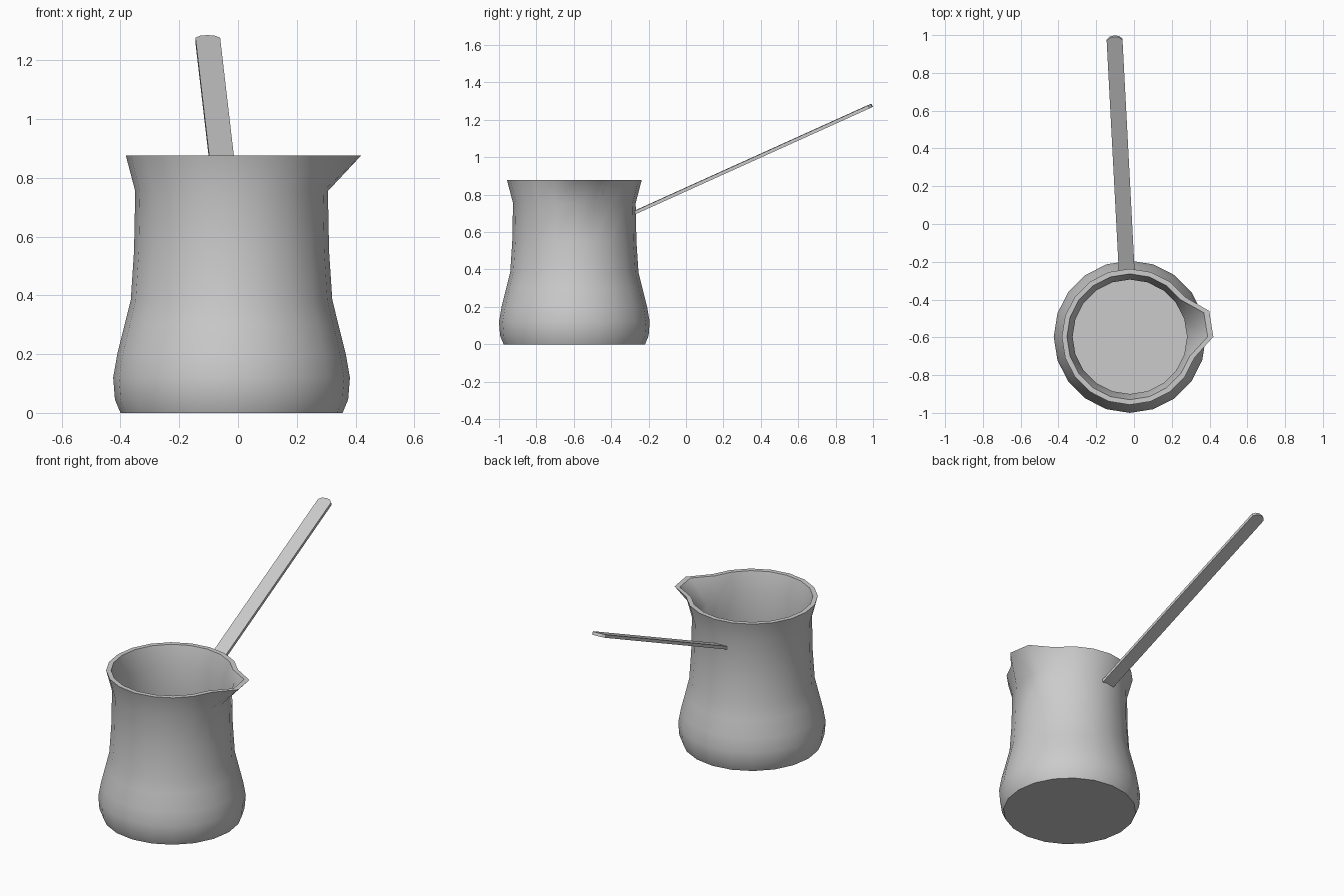
import bpy, bmesh
from math import sin, cos, pi
from mathutils import Vector

if "Cube" in bpy.data.objects:
    bpy.data.objects.remove(bpy.data.objects["Cube"])

SIDES = 20
CENTRE = Vector((-0.022, -0.597, 0))


def make_object(name, bm, angle):
    bmesh.ops.recalc_face_normals(bm, faces=bm.faces)
    mesh = bpy.data.meshes.new(name)
    bm.to_mesh(mesh)
    bm.free()
    obj = bpy.data.objects.new(name, mesh)
    bpy.context.collection.objects.link(obj)
    bpy.ops.object.select_all(action='DESELECT')
    bpy.context.view_layer.objects.active = obj
    obj.select_set(True)
    bpy.ops.object.shade_smooth_by_angle(angle=angle)
    return obj


# Pot: one closed profile (radius, height, spout radius), outside up and inside down
profile = [
    (0.378, 0.0, None), (0.397, 0.045, None), (0.403, 0.12, None),
    (0.389, 0.20, None), (0.364, 0.30, None), (0.343, 0.385, None),
    (0.332, 0.55, None), (0.328, 0.755, None), (0.360, 0.877, 0.442),
    (0.333, 0.877, 0.412), (0.303, 0.755, None), (0.307, 0.55, None),
    (0.318, 0.385, None), (0.339, 0.30, None), (0.364, 0.20, None),
    (0.377, 0.12, None), (0.371, 0.055, None), (0.353, 0.025, None),
]
bm = bmesh.new()
rings = []
for r, z, spout in profile:
    ring = []
    for i in range(SIDES):
        a = 2 * pi * i / SIDES
        # the two rim points on the right are pulled out into the pouring lip
        rad = spout if spout and i in (0, 1) else r
        ring.append(bm.verts.new(CENTRE + Vector((rad * cos(a), rad * sin(a), z))))
    rings.append(ring)
for low, high in zip(rings, rings[1:]):
    for i in range(SIDES):
        j = (i + 1) % SIDES
        bm.faces.new((low[i], low[j], high[j], high[i]))
bm.faces.new(rings[0])
bm.faces.new(rings[-1])
make_object("pot_body", bm, 0.75)

# Handle: flat bar with a rounded end, leaning up and back
start = Vector((-0.037, -0.279, 0.702))
end = Vector((-0.104, 0.995, 1.278))
along = (end - start).normalized()
across = along.cross(Vector((0, 0, 1))).normalized()
up = across.cross(along)
length = (end - start).length
outline = [(0, -0.042), (length - 0.022, -0.042), (length - 0.006, -0.026),
           (length, 0), (length - 0.006, 0.026), (length - 0.022, 0.042), (0, 0.042)]
bm = bmesh.new()
bottom, top = [[bm.verts.new(start + along * u + across * v + up * h) for u, v in outline]
               for h in (-0.009, 0.009)]
bm.faces.new(bottom)
bm.faces.new(top)
for i in range(len(outline)):
    j = (i + 1) % len(outline)
    bm.faces.new((bottom[i], bottom[j], top[j], top[i]))
make_object("handle", bm, 0.5)
